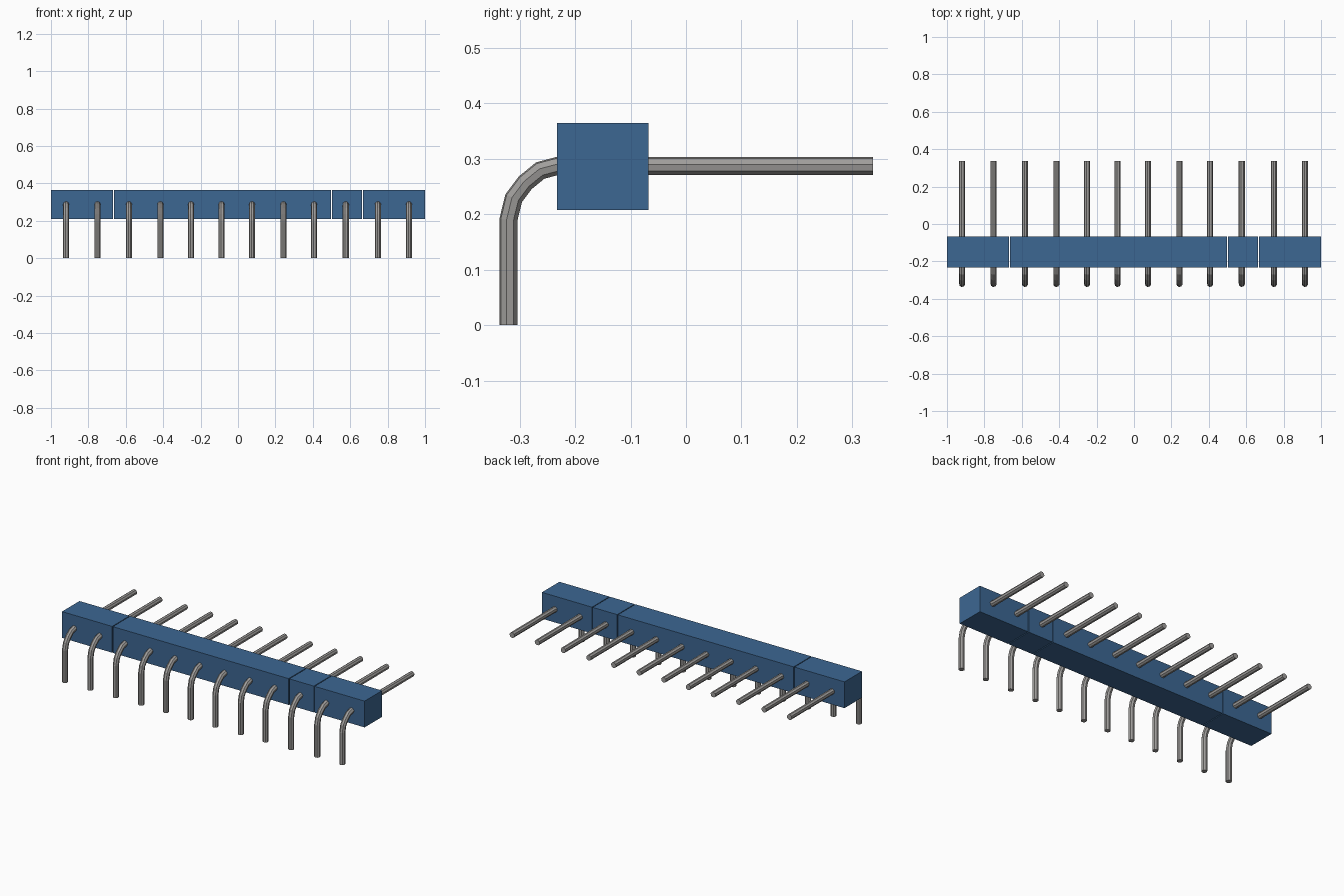
import bpy, bmesh, math
from mathutils import Vector

cube = bpy.data.objects.get("Cube")
if cube:
    bpy.data.objects.remove(cube, do_unlink=True)


def material(name, color, metallic=0.0):
    m = bpy.data.materials.new(name)
    m.use_nodes = True
    m.diffuse_color = (*color, 1)
    m.node_tree.nodes["Principled BSDF"].inputs["Base Color"].default_value = (*color, 1)
    return m


blue = material("housing blue", (0.046, 0.135, 0.29))
grey = material("pin grey", (0.35, 0.34, 0.33))


def add_object(name, bm, mat):
    bmesh.ops.recalc_face_normals(bm, faces=bm.faces)
    me = bpy.data.meshes.new(name)
    bm.to_mesh(me)
    bm.free()
    me.materials.append(mat)
    ob = bpy.data.objects.new(name, me)
    bpy.context.collection.objects.link(ob)
    return ob


# Housing: twelve blocks in a row, with hairline gaps at a few joints
COUNT = 12
PITCH = 2 / COUNT
GAP = 0.005
gap_joints = {2, 9, 10}
Y0, Y1, Z0, Z1 = -0.233, -0.068, 0.208, 0.365

for i in range(COUNT):
    x0 = -1 + i * PITCH + (GAP / 2 if i in gap_joints else 0)
    x1 = -1 + (i + 1) * PITCH - (GAP / 2 if i + 1 in gap_joints else 0)
    bm = bmesh.new()
    bmesh.ops.create_cube(bm, size=1)
    for v in bm.verts:
        v.co = (x1 if v.co.x > 0 else x0,
                Y1 if v.co.y > 0 else Y0,
                Z1 if v.co.z > 0 else Z0)
    add_object(f"housing_block_{i + 1}", bm, blue)

# Pins: an eight-sided tube swept along a right-angle path with mitred bends
RADIUS, SIDES = 0.0165, 8
path = [Vector((0, y, z)) for y, z in (
    (-0.3205, 0), (-0.3205, 0.19), (-0.311, 0.229), (-0.290, 0.257),
    (-0.263, 0.279), (-0.233, 0.287), (0.337, 0.287))]


def build_pin():
    bm = bmesh.new()
    dirs = [(b - a).normalized() for a, b in zip(path, path[1:])]
    rings = []
    for i, p in enumerate(path):
        d0, d1 = dirs[max(i - 1, 0)], dirs[min(i, len(dirs) - 1)]
        tangent = (d0 + d1).normalized()
        normal = Vector((0, -tangent.z, tangent.y)) / tangent.dot(d0)
        ring = []
        for k in range(SIDES):
            a = math.tau * (k + 0.25) / SIDES
            ring.append(bm.verts.new(
                p + RADIUS * (math.cos(a) * Vector((1, 0, 0)) + math.sin(a) * normal)))
        rings.append(ring)
    for r0, r1 in zip(rings, rings[1:]):
        for k in range(SIDES):
            n = (k + 1) % SIDES
            bm.faces.new((r0[k], r0[n], r1[n], r1[k]))
    bm.faces.new(rings[0])
    bm.faces.new(rings[-1])
    return bm


pin_x = (-0.919, -0.751, -0.583, -0.415, -0.251, -0.088,
         0.075, 0.243, 0.407, 0.576, 0.748, 0.914)
first = add_object("pin_1", build_pin(), grey)
first.location.x = pin_x[0]
for i, x in enumerate(pin_x[1:], 2):
    pin = bpy.data.objects.new(f"pin_{i}", first.data)
    pin.location.x = x
    bpy.context.collection.objects.link(pin)
